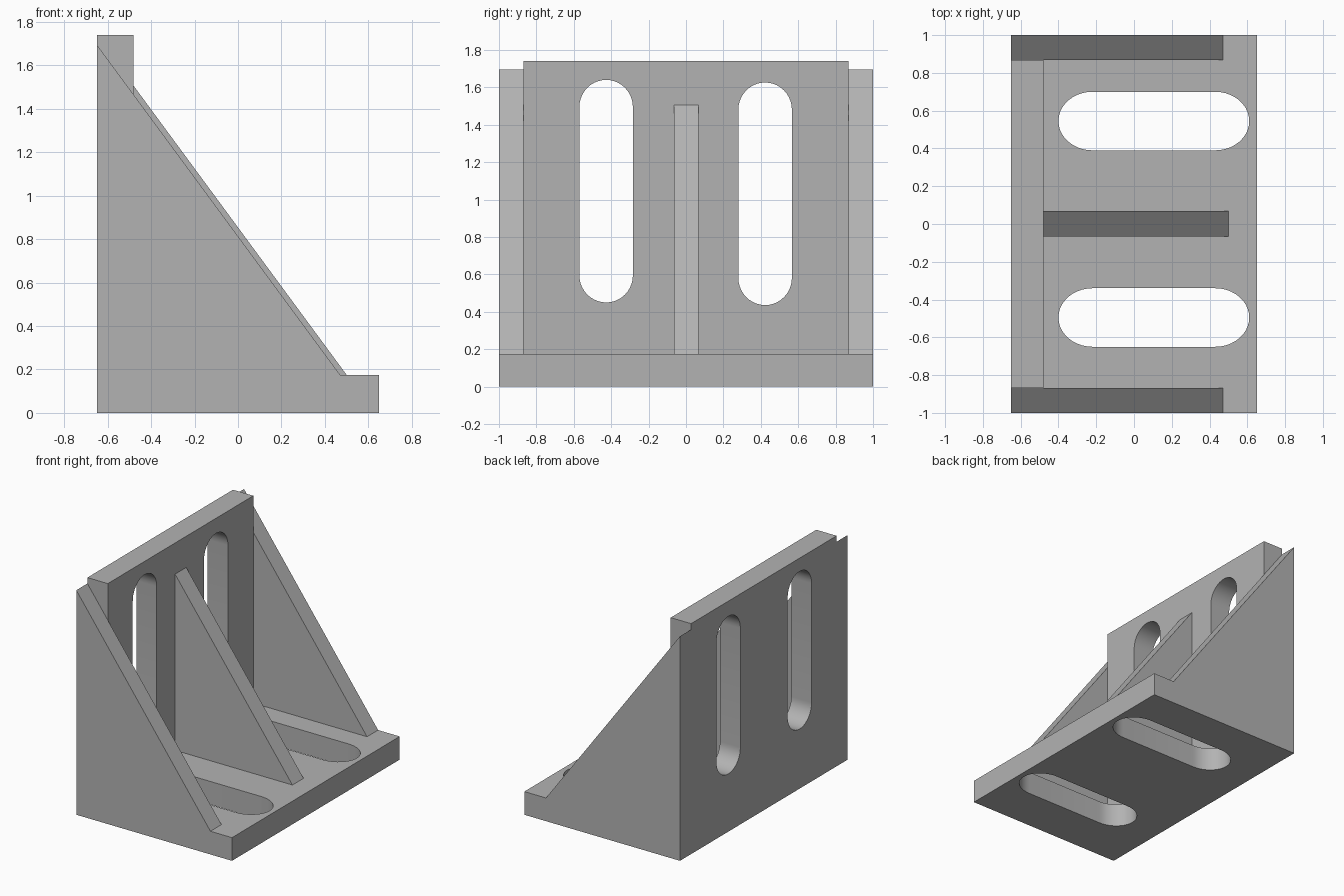
import bpy, bmesh, math
from mathutils import Vector

cube = bpy.data.objects.get("Cube")
if cube:
    bpy.data.objects.remove(cube, do_unlink=True)

grey = bpy.data.materials.new("plain grey")
grey.use_nodes = True
GREY = (0.45, 0.45, 0.45, 1)
grey.diffuse_color = GREY
grey.node_tree.nodes["Principled BSDF"].inputs["Base Color"].default_value = GREY


def prism(name, outline, direction):
    """Extrude a closed 3D outline along a direction vector."""
    bm = bmesh.new()
    face = bm.faces.new([bm.verts.new(p) for p in outline])
    out = bmesh.ops.extrude_face_region(bm, geom=[face])
    moved = [g for g in out["geom"] if isinstance(g, bmesh.types.BMVert)]
    bmesh.ops.translate(bm, verts=moved, vec=Vector(direction))
    bmesh.ops.recalc_face_normals(bm, faces=bm.faces)
    mesh = bpy.data.meshes.new(name)
    bm.to_mesh(mesh)
    bm.free()
    mesh.materials.append(grey)
    obj = bpy.data.objects.new(name, mesh)
    bpy.context.collection.objects.link(obj)
    return obj


def side_profile(name, points, y0, y1):
    """Part drawn in the x-z plane and extruded across y."""
    return prism(name, [(x, y0, z) for x, z in points], (0, y1 - y0, 0))


def slot(a0, a1, c, half, end, steps=20):
    """Long slot from a0 to a1, centred on c across, with rounded ends."""
    pts = []
    for centre, start in ((a1 - end, -math.pi / 2), (a0 + end, math.pi / 2)):
        for i in range(steps + 1):
            t = start + math.pi * i / steps
            pts.append((centre + end * math.cos(t), c + half * math.sin(t)))
    return pts


def cut(obj, cutters):
    """Cut the slots through a plate, then discard the cutters."""
    bpy.context.view_layer.objects.active = obj
    for c in cutters:
        c.hide_render = True
        mod = obj.modifiers.new("slot", "BOOLEAN")
        mod.operation = "DIFFERENCE"
        mod.solver = "EXACT"
        mod.object = c
        bpy.ops.object.modifier_apply(modifier=mod.name)
        bpy.data.objects.remove(c, do_unlink=True)


X, WALL, TOP, FLOOR, INNER = 0.65, -0.48, 1.74, 0.175, 0.868

# Base plate with two slots
base = side_profile("base_plate", [(-X, 0), (X, 0), (X, FLOOR), (-X, FLOOR)], -INNER, INNER)
cut(base, [prism("base_slot_cutter", [(x, y, -0.1) for x, y in slot(-0.40, 0.61, c, 0.155, 0.18)],
                 (0, 0, 0.5)) for c in (-0.495, 0.545)])

# Upright plate with two slots
upright = side_profile("upright_plate", [(-X, FLOOR), (WALL, FLOOR), (WALL, TOP), (-X, TOP)], -INNER, INNER)
cut(upright, [prism("upright_slot_cutter", [(-0.8, y, z) for z, y in slot(z0, z0 + 1.19, c, 0.143, 0.145)],
                    (0.5, 0, 0)) for c, z0 in ((-0.427, 0.45), (0.423, 0.436))])

# Side gussets, each with its foot
for name, s in (("front_gusset", -1), ("back_gusset", 1)):
    side_profile(name, [(-X, 0), (X, 0), (X, FLOOR), (0.47, FLOOR), (-X, 1.695)], s * INNER, s)

# Middle rib
side_profile("middle_rib", [(WALL, FLOOR), (0.5, FLOOR), (WALL, 1.505)], -0.065, 0.068)

# Smooth slot ends, sharp edges elsewhere
for obj in (base, upright):
    bpy.ops.object.select_all(action="DESELECT")
    obj.select_set(True)
    bpy.context.view_layer.objects.active = obj
    bpy.ops.object.shade_smooth_by_angle(angle=math.radians(30))
